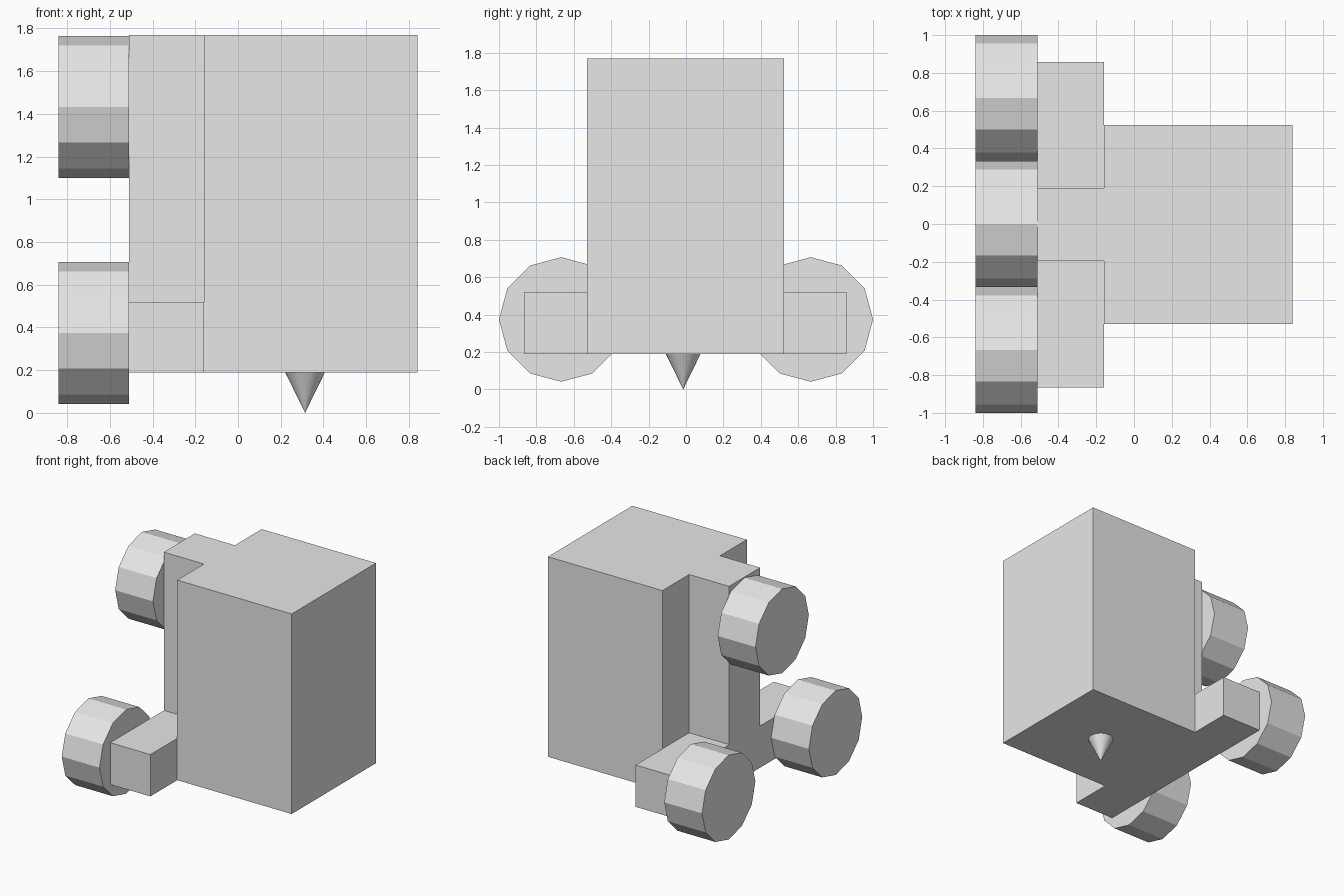
import bpy
import math

if "Cube" in bpy.data.objects:
    bpy.data.objects.remove(bpy.data.objects["Cube"], do_unlink=True)

grey = bpy.data.materials.new("light_grey")
grey.use_nodes = True
grey.diffuse_color = (0.8, 0.8, 0.8, 1)
grey.node_tree.nodes["Principled BSDF"].inputs["Base Color"].default_value = (0.8, 0.8, 0.8, 1)


def finish(name):
    obj = bpy.context.object
    obj.name = name
    obj.data.materials.append(grey)
    return obj


def box(name, x, y, z):
    """Box from (min, max) ranges on each axis."""
    ranges = (x, y, z)
    bpy.ops.mesh.primitive_cube_add(size=1, location=[(a + b) / 2 for a, b in ranges])
    obj = finish(name)
    obj.scale = [b - a for a, b in ranges]
    bpy.ops.object.transform_apply(location=False, rotation=False, scale=True)


def wheel(name, y, z):
    """Twelve-sided wheel on the x axis, with corners at top and sides."""
    bpy.ops.mesh.primitive_cylinder_add(vertices=12, radius=0.333, depth=0.33,
                                        location=(-0.675, y, z),
                                        rotation=(0, math.pi / 2, 0))
    finish(name)


BOTTOM, TOP = 0.19, 1.77
STEM_X = (-0.51, -0.16)

# Main body and the upright stem behind it
box("body", (-0.16, 0.84), (-0.53, 0.523), (BOTTOM, TOP))
box("stem", STEM_X, (-0.197, 0.19), (BOTTOM, TOP))

# Side arms and their wheels
box("right_arm", STEM_X, (-0.865, -0.197), (BOTTOM, 0.52))
box("left_arm", STEM_X, (0.19, 0.857), (BOTTOM, 0.52))
wheel("front_wheel", -0.667, 0.374)
wheel("back_wheel", 0.667, 0.374)
wheel("upper_wheel", 0, 1.433)

# Pointed tip under the body
bpy.ops.mesh.primitive_cone_add(vertices=32, radius1=0.093, radius2=0, depth=BOTTOM,
                                location=(0.314, -0.015, BOTTOM / 2),
                                rotation=(math.pi, 0, 0))
finish("tip")
